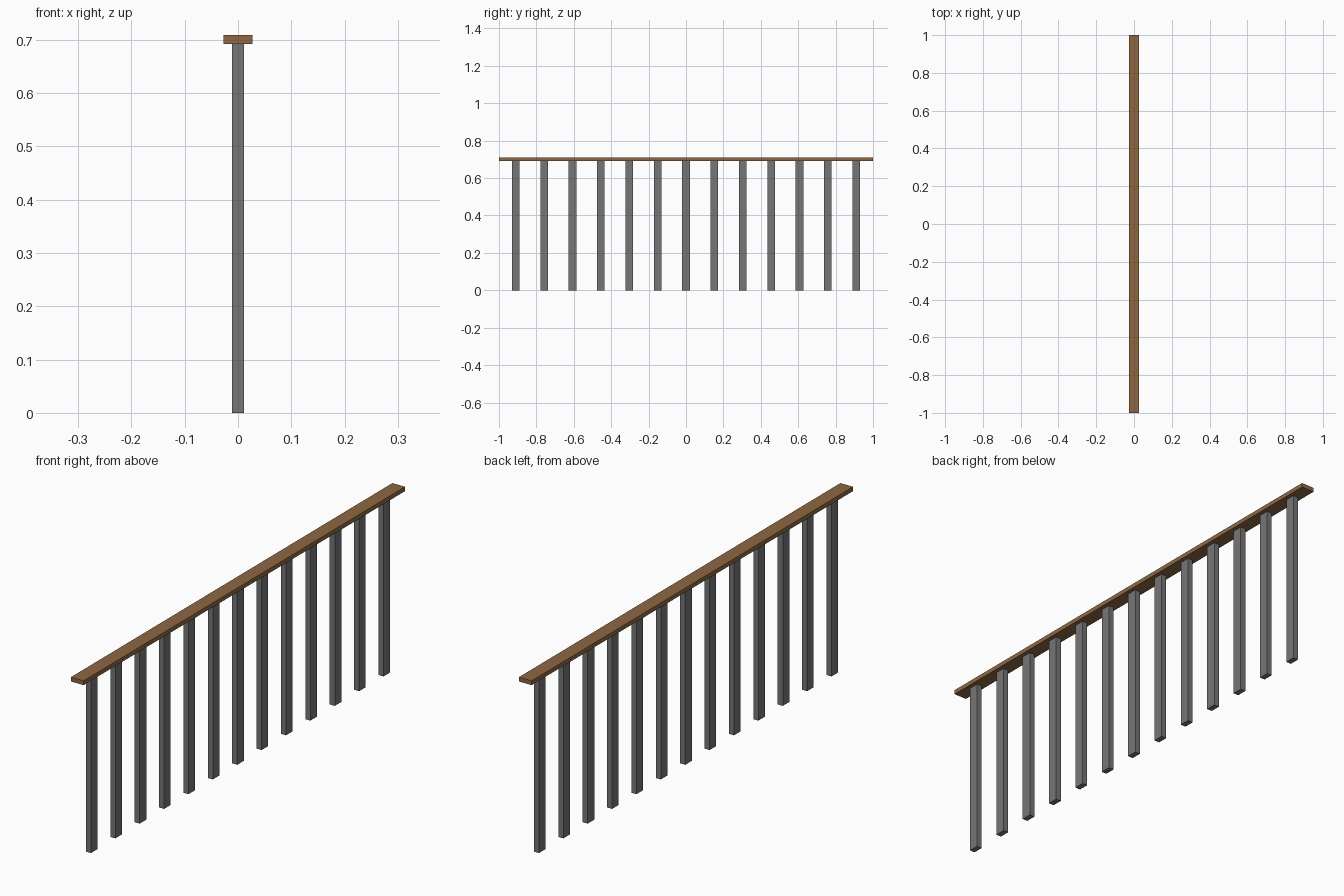
import bpy

cube = bpy.data.objects.get("Cube")
if cube:
    bpy.data.objects.remove(cube, do_unlink=True)


def make_material(name, color):
    mat = bpy.data.materials.new(name)
    mat.use_nodes = True
    mat.diffuse_color = color
    mat.node_tree.nodes["Principled BSDF"].inputs["Base Color"].default_value = color
    return mat


def make_box(name, size, center, mat):
    bpy.ops.mesh.primitive_cube_add(size=1, location=center)
    obj = bpy.context.object
    obj.name = name
    obj.scale = size
    bpy.ops.object.transform_apply(location=False, rotation=False, scale=True)
    obj.data.materials.append(mat)
    return obj


wood = make_material("brown wood", (0.27, 0.14, 0.055, 1))
metal = make_material("grey metal", (0.18, 0.18, 0.18, 1))

POST_TOP = 0.692
RAIL_TOP = 0.709
POST_COUNT = 13
SPACING = 0.1517

# Handrail
make_box("handrail", (0.055, 2.0, RAIL_TOP - POST_TOP),
         (0, 0, (RAIL_TOP + POST_TOP) / 2), wood)

# Evenly spaced posts
for i in range(POST_COUNT):
    y = (i - (POST_COUNT - 1) / 2) * SPACING
    make_box(f"post_{i + 1}", (0.022, 0.041, POST_TOP), (0, y, POST_TOP / 2), metal)
